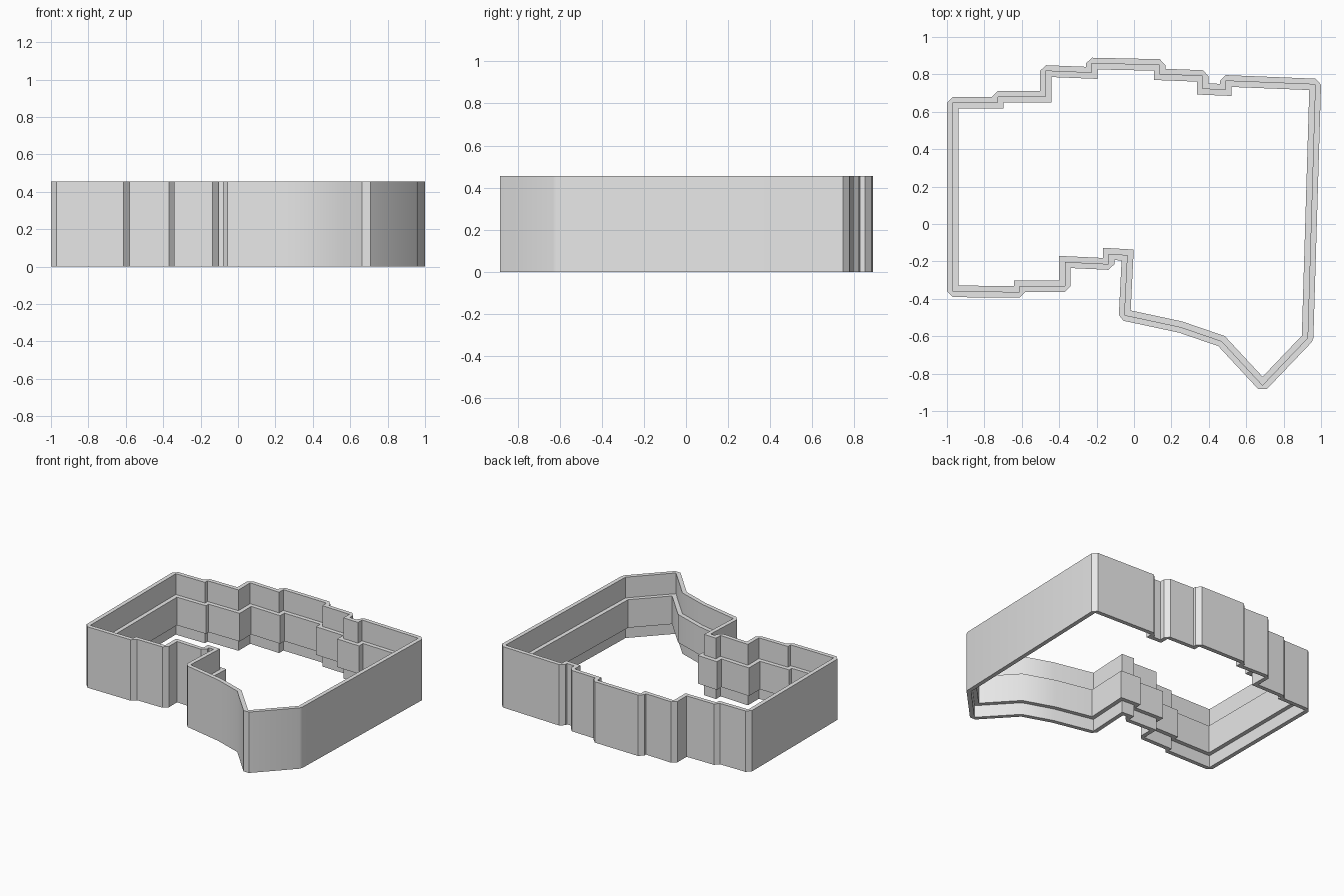
import bpy, bmesh
from mathutils import Vector

if "Cube" in bpy.data.objects:
    bpy.data.objects.remove(bpy.data.objects["Cube"])

HEIGHT = 0.455          # full wall height
LIP_LOW, LIP_HIGH = 0.09, 0.30   # inner lip band
T = 0.031               # thickness of the wall, and reach of the lip

# Centre line of the wall, counter-clockwise from the front left corner
PATH = [Vector(p) for p in [
    (-.969, -.36), (-.611, -.363), (-.611, -.332), (-.37, -.332), (-.37, -.203),
    (-.135, -.214), (-.135, -.16), (-.034, -.166), (-.05, -.487), (.249, -.551),
    (.468, -.626), (.687, -.862), (.928, -.61), (.969, .746), (.49, .765),
    (.49, .717), (.367, .722), (.367, .791), (.137, .8), (.137, .85),
    (-.226, .858), (-.226, .808), (-.472, .818), (-.472, .68), (-.728, .68),
    (-.728, .649), (-.969, .649)]]
N = len(PATH)


def normals(i):
    """Outward normals of the edges before and after corner i, and the turn."""
    a = (PATH[i] - PATH[i - 1]).normalized()
    b = (PATH[(i + 1) % N] - PATH[i]).normalized()
    return Vector((a.y, -a.x)), Vector((b.y, -b.x)), a.x * b.y - a.y * b.x


def mitre(i, d):
    n0, n1, _ = normals(i)
    return PATH[i] + (n0 + n1) * d / (1 + n0.dot(n1))


def outer_points(i):
    """Convex corners are cut off, the others stay sharp."""
    n0, n1, turn = normals(i)
    if turn > 0:
        return [PATH[i] + n0 * T, PATH[i] + n1 * T]
    return [mitre(i, T)]


bm = bmesh.new()


def ring(groups, z):
    return [[bm.verts.new((p.x, p.y, z)) for p in g] for g in groups]


def bridge(a, b):
    """Faces between two rings, with a corner piece where a corner is cut."""
    for i in range(N):
        j = (i + 1) % N
        bm.faces.new((a[i][-1], a[j][0], b[j][0], b[i][-1]))
        corner = list(a[i]) + ([b[i][1]] if len(b[i]) > 1 else []) + [b[i][0]]
        if len(corner) > 2:
            bm.faces.new(corner)


outer = [outer_points(i) for i in range(N)]
middle = [[p] for p in PATH]
inner = [[mitre(i, -T)] for i in range(N)]

# Cross-section swept around the outline: tall wall with a lip inside
section = [ring(g, z) for g, z in [
    (outer, 0), (outer, HEIGHT), (middle, HEIGHT), (middle, LIP_HIGH),
    (inner, LIP_HIGH), (inner, LIP_LOW), (middle, LIP_LOW), (middle, 0)]]
for k in range(len(section)):
    a, b = section[k], section[(k + 1) % len(section)]
    if len(a[0]) < len(b[0]):
        a, b = b, a
    bridge(a, b)
bmesh.ops.recalc_face_normals(bm, faces=bm.faces)

mesh = bpy.data.meshes.new("outline_wall")
bm.to_mesh(mesh)
bm.free()
wall = bpy.data.objects.new("outline_wall", mesh)
bpy.context.collection.objects.link(wall)

grey = bpy.data.materials.new("light_grey")
grey.diffuse_color = (0.8, 0.8, 0.8, 1)
grey.use_nodes = True
grey.node_tree.nodes["Principled BSDF"].inputs["Base Color"].default_value = grey.diffuse_color
mesh.materials.append(grey)

# Soft shading on the gentle bends, sharp edges elsewhere
bpy.context.view_layer.objects.active = wall
wall.select_set(True)
bpy.ops.object.shade_smooth_by_angle()
